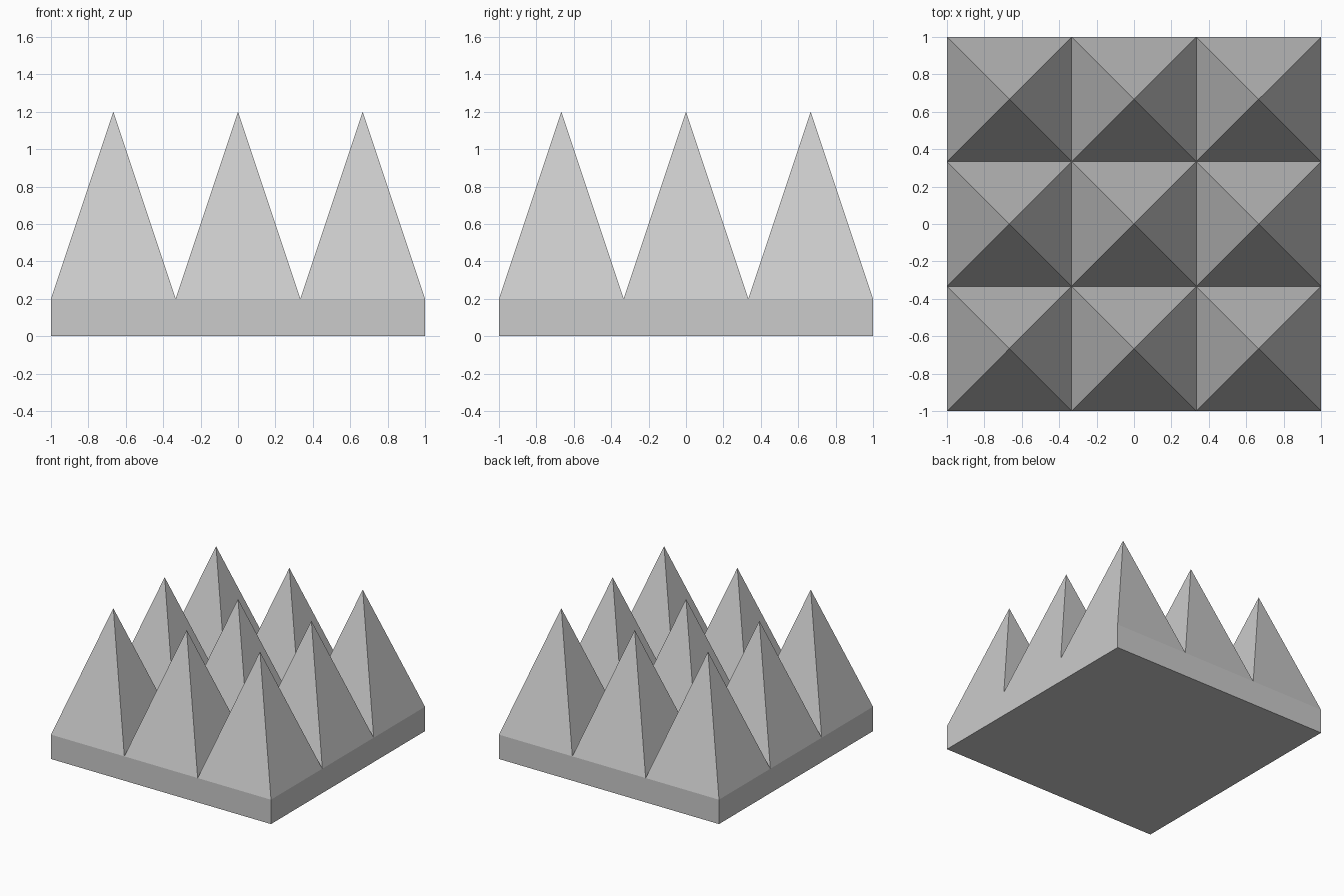
import bpy
import bmesh

if "Cube" in bpy.data.objects:
    bpy.data.objects.remove(bpy.data.objects["Cube"])

CELLS = 3        # pyramids per side
BASE_Z = 0.2     # slab thickness
PEAK_Z = 1.2     # tip height

bm = bmesh.new()

# Top of the slab, divided into one square per pyramid
bmesh.ops.create_grid(bm, x_segments=CELLS, y_segments=CELLS, size=1.0)
for v in bm.verts:
    v.co.z = BASE_Z
cells = list(bm.faces)

# Slab sides and underside
rim = [e for e in bm.edges if e.is_boundary]
walls = bmesh.ops.extrude_edge_only(bm, edges=rim)["geom"]
for v in walls:
    if isinstance(v, bmesh.types.BMVert):
        v.co.z = 0.0
bottom_edges = [e for e in walls if isinstance(e, bmesh.types.BMEdge)
                and all(v.co.z == 0.0 for v in e.verts)]
bmesh.ops.contextual_create(bm, geom=bottom_edges)

# Raise every square into a pyramid
for tip in bmesh.ops.poke(bm, faces=cells)["verts"]:
    tip.co.z = PEAK_Z

bmesh.ops.recalc_face_normals(bm, faces=bm.faces)
mesh = bpy.data.meshes.new("pyramid_foam_panel")
bm.to_mesh(mesh)
bm.free()
panel = bpy.data.objects.new("pyramid_foam_panel", mesh)
bpy.context.collection.objects.link(panel)
